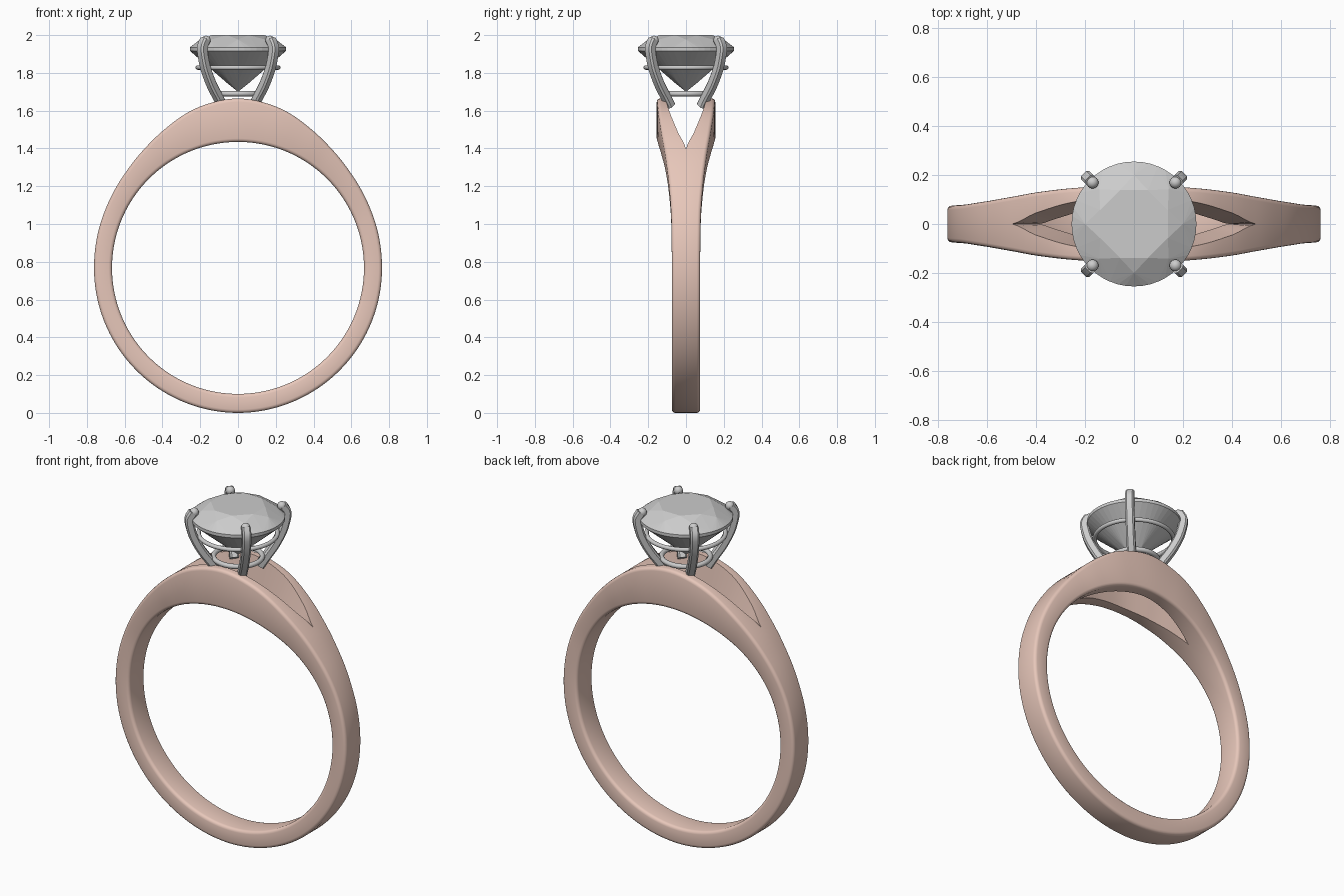
import bpy, bmesh
from math import sin, cos, pi, radians
from mathutils import Vector

if "Cube" in bpy.data.objects:
    bpy.data.objects.remove(bpy.data.objects["Cube"])

ROSE = bpy.data.materials.new("rose_metal")
ROSE.diffuse_color = (0.80, 0.57, 0.49, 1)
ROSE.use_nodes = True
ROSE.node_tree.nodes["Principled BSDF"].inputs["Base Color"].default_value = ROSE.diffuse_color


def interp(table, t):
    """Smooth value at t through (key, value) pairs."""
    k = [p[0] for p in table]
    v = [p[1] for p in table]
    n = len(k)
    if t <= k[0]:
        return v[0]
    if t >= k[-1]:
        return v[-1]
    i = max(j for j in range(n - 1) if k[j] <= t)

    def slope(j):
        if j in (0, n - 1):
            return 0 if j == 0 and k[0] == 0 else (v[min(j + 1, n - 1)] - v[max(j - 1, 0)]) / (
                k[min(j + 1, n - 1)] - k[max(j - 1, 0)])
        a = (v[j] - v[j - 1]) / (k[j] - k[j - 1])
        b = (v[j + 1] - v[j]) / (k[j + 1] - k[j])
        return 0 if a * b <= 0 else 2 * a * b / (a + b)
    h = k[i + 1] - k[i]
    s = (t - k[i]) / h
    return ((2*s**3 - 3*s*s + 1) * v[i] + (s**3 - 2*s*s + s) * h * slope(i)
            + (3*s*s - 2*s**3) * v[i + 1] + (s**3 - s*s) * h * slope(i + 1))


def finish(name, bm, mat=None, smooth=True):
    bmesh.ops.recalc_face_normals(bm, faces=bm.faces)
    mesh = bpy.data.meshes.new(name)
    bm.to_mesh(mesh)
    bm.free()
    ob = bpy.data.objects.new(name, mesh)
    bpy.context.collection.objects.link(ob)
    if mat:
        mesh.materials.append(mat)
    if smooth:
        bpy.ops.object.select_all(action='DESELECT')
        ob.select_set(True)
        bpy.context.view_layer.objects.active = ob
        bpy.ops.object.shade_smooth_by_angle(angle=radians(40))
    return ob


# Split band: half cross-section swept by angle from the top, mirrored in y
CZ, R_IN = 0.7675, 0.667
OUTER = [(0, .897), (13, .878), (29, .827), (39, .80), (52, .778), (70, .766), (90, .7625), (180, .7675)]
SIDE = [(0, .155), (13, .15), (29, .13), (39, .112), (55, .09), (70, .078), (90, .075), (180, .075)]
GAP_TOP = [(0, .11), (14, .095), (29, .045), (39, 0), (45, 0)]
GAP_LOW = [(0, .085), (14, .065), (29, .02), (36, 0), (45, 0)]


def section(deg):
    a = min(deg, 360 - deg)
    ro, yo = interp(OUTER, a), interp(SIDE, a)
    f = 0.018
    pts = [(max(0, interp(GAP_LOW, a)), R_IN)]
    for r, start in ((R_IN + f, -90), (ro - f, 0)):
        for s in range(4):
            t = radians(start + 30 * s)
            pts.append((yo - f + f * cos(t), r + f * sin(t)))
    pts.append((max(0, interp(GAP_TOP, a)), ro))
    return pts


bm = bmesh.new()
N = 160
for side in (1, -1):
    rings = []
    for i in range(N):
        d = 360 * i / N
        t = radians(d)
        rings.append([bm.verts.new((r * sin(t), side * y, CZ + r * cos(t))) for y, r in section(d)])
    for i in range(N):
        a, b = rings[i], rings[(i + 1) % N]
        m = len(a)
        for j in range(m):
            q = (a[j], a[(j + 1) % m], b[(j + 1) % m], b[j])
            if any(abs(v.co.y) > 1e-5 for v in q):
                bm.faces.new(q)
bmesh.ops.remove_doubles(bm, verts=bm.verts, dist=1e-5)
finish("split_band", bm, ROSE)

# Round brilliant stone: hull of facet rings
bm = bmesh.new()
for n, r, z, off in ((8, .15, 2.0, 0), (8, .20, 1.977, .5), (48, .255, 1.935, 0),
                     (48, .255, 1.917, 0), (8, .06, 1.748, .5), (1, 0, 1.70, 0)):
    for i in range(n):
        t = 2 * pi * (i + off) / n + pi / 8
        bm.verts.new((r * cos(t), r * sin(t), z))
bmesh.ops.convex_hull(bm, input=bm.verts)
bmesh.ops.dissolve_limit(bm, angle_limit=radians(1), verts=bm.verts, edges=bm.edges)
finish("round_stone", bm, smooth=False)

# Four curved claws, each with a rounded tip gripping the stone
CLAW_R = [(-1, .118), (0, .145), (1, .205), (2, .252), (3, .268), (4, .246)]
CLAW_Z = [(-1, 1.625), (0, 1.665), (1, 1.75), (2, 1.85), (3, 1.93), (4, 1.974)]
for c in range(4):
    ang = pi / 4 + c * pi / 2
    out, tan = Vector((cos(ang), sin(ang), 0)), Vector((-sin(ang), cos(ang), 0))
    up = Vector((0, 0, 1))
    bm = bmesh.new()
    path = [out * interp(CLAW_R, -1 + 5 * i / 16) + up * interp(CLAW_Z, -1 + 5 * i / 16) for i in range(17)]
    rings = []
    for i, p in enumerate(path):
        d = (path[min(i + 1, 16)] - path[max(i - 1, 0)]).normalized()
        nrm = d.cross(tan)
        w = .024
        k = .009
        corners = [(w, w - k), (w - k, w), (k - w, w), (-w, w - k),
                   (-w, k - w), (k - w, -w), (w - k, -w), (w, k - w)]
        rings.append([bm.verts.new(p + nrm * x + tan * y) for x, y in corners])
    for a, b in zip(rings, rings[1:]):
        for j in range(8):
            bm.faces.new((a[j], a[(j + 1) % 8], b[(j + 1) % 8], b[j]))
    bm.faces.new(rings[0])
    bm.faces.new(rings[-1])
    tip = bmesh.ops.create_uvsphere(bm, u_segments=16, v_segments=10, radius=.025)
    bmesh.ops.translate(bm, verts=tip["verts"], vec=out * .24 + up * 1.972)
    finish(f"claw_{c + 1}", bm)

# Two wire rings joining the claws
for name, r, z, thick in (("upper_rail", .213, 1.828, .012), ("lower_rail", .132, 1.69, .014)):
    bpy.ops.mesh.primitive_torus_add(location=(0, 0, z), major_radius=r, minor_radius=thick,
                                     major_segments=64, minor_segments=12)
    bpy.context.object.name = name
    bpy.ops.object.shade_smooth()
